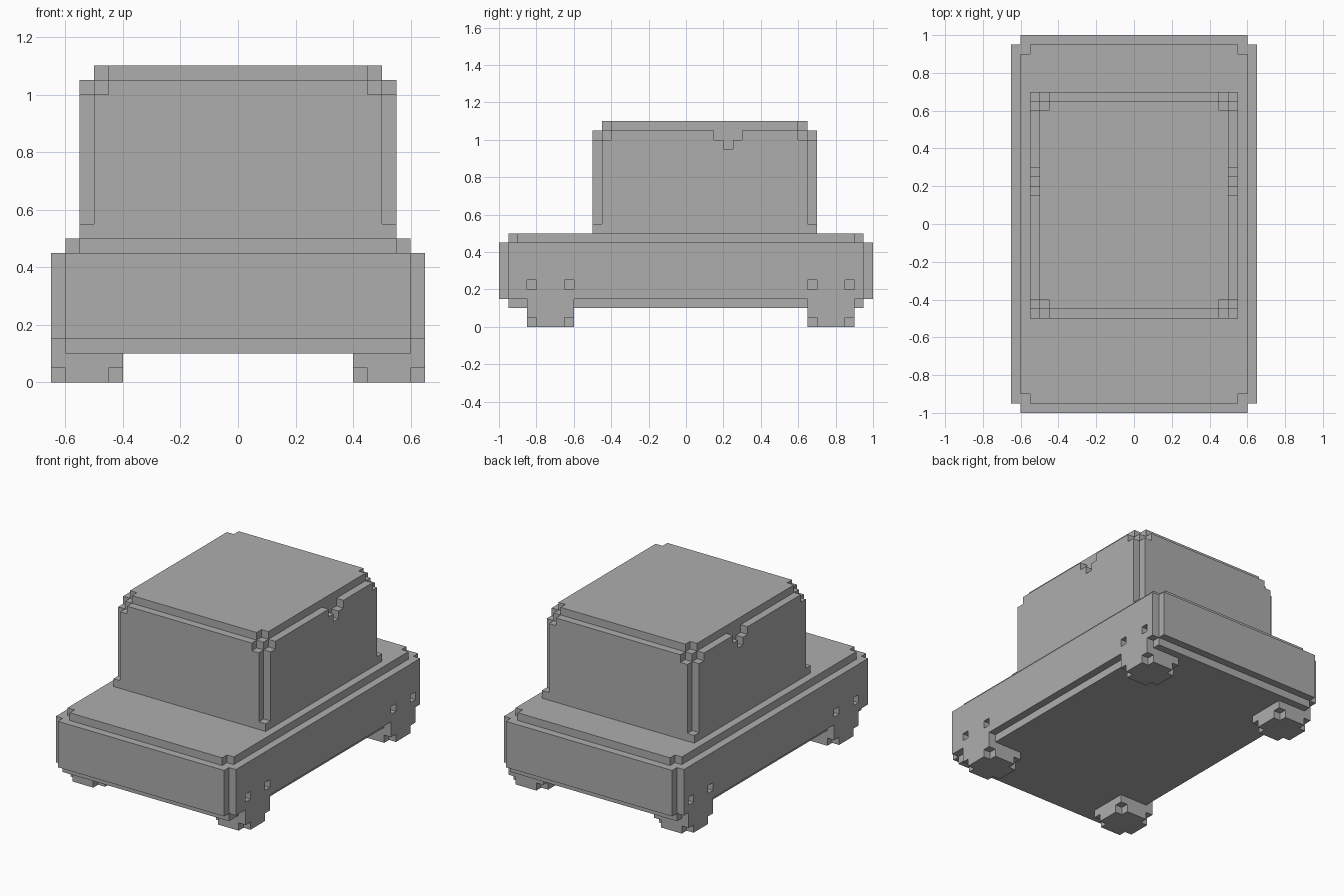
import bpy
import bmesh
from mathutils import Vector

UNIT = 0.05  # edge length of one block

old = bpy.data.objects.get("Cube")
if old:
    bpy.data.objects.remove(old, do_unlink=True)

# One plain grey for the whole model
grey = bpy.data.materials.new("plain_grey")
grey.use_nodes = True
colour = (0.42, 0.42, 0.42, 1)
grey.diffuse_color = colour
grey.node_tree.nodes["Principled BSDF"].inputs["Base Color"].default_value = colour


def block_part(name, low, high, keep):
    """Skin the blocks between two corners that pass the rule keep(x, y, z)."""
    cells = {(x, y, z)
             for x in range(low[0], high[0])
             for y in range(low[1], high[1])
             for z in range(low[2], high[2]) if keep(x, y, z)}
    bm = bmesh.new()
    corners = {}

    def vert(p):
        key = tuple(round(c) for c in p)
        if key not in corners:
            corners[key] = bm.verts.new(Vector(key) * UNIT)
        return corners[key]

    for cell in cells:
        base = Vector(cell)
        for axis in range(3):
            u, v, n = Vector(), Vector(), Vector()
            n[axis] = u[(axis + 1) % 3] = v[(axis + 2) % 3] = 1
            for side in (0, 1):
                step = n if side else -n
                if tuple(round(c) for c in base + step) in cells:
                    continue
                o = base + n * side
                ring = [o, o + u, o + u + v, o + v]
                bm.faces.new([vert(p) for p in (ring if side else ring[::-1])])
    # Merge flat areas into large faces
    bmesh.ops.dissolve_limit(bm, angle_limit=0.01, verts=bm.verts, edges=bm.edges)
    mesh = bpy.data.meshes.new(name)
    bm.to_mesh(mesh)
    bm.free()
    mesh.materials.append(grey)
    obj = bpy.data.objects.new(name, mesh)
    bpy.context.collection.objects.link(obj)


def depth(c, low, high):
    """How many blocks c lies inside the nearer end of a range."""
    return min(c - low, high - 1 - c)


WHEEL = 5
wheel_corners = {f"{end}_{side}_wheel": (x, y, 0)
                 for end, y in (("front", -17), ("back", 13))
                 for side, x in (("right", -13), ("left", 8))}


def in_wheel(x, y, z):
    return any(a <= x < a + WHEEL and b <= y < b + WHEEL and c <= z < c + WHEEL
               for a, b, c in wheel_corners.values())


# Lower body: stepped edges, notched top corners, wells for the wheels
def body_rule(x, y, z):
    d = (depth(x, -13, 13), depth(y, -20, 20), depth(z, 2, 10))
    notch = z == 9 and d[0] == 1 and d[1] == 1
    return d.count(0) < 2 and not notch and not in_wheel(x, y, z)


block_part("lower_body", (-13, -20, 2), (13, 20, 10), body_rule)


# Cabin: square foot, stepped edges, rounded top corners, small side notches
def cabin_rule(x, y, z):
    d = (depth(x, -11, 11), depth(y, -10, 14), 21 - z)
    if z == 10:
        return True
    side_notch = d[0] == 0 and ((z == 20 and 3 <= y <= 5) or (z == 19 and y == 4))
    return d.count(0) < 2 and sorted(d) != [0, 1, 1] and not side_notch


block_part("cabin", (-11, -10, 10), (11, 14, 22), cabin_rule)

# Wheels: cubes with their corner blocks missing
for name, low in wheel_corners.items():
    high = tuple(c + WHEEL for c in low)
    block_part(name, low, high, lambda *p: any(
        depth(c, a, b) > 0 for c, a, b in zip(p, low, high)))
